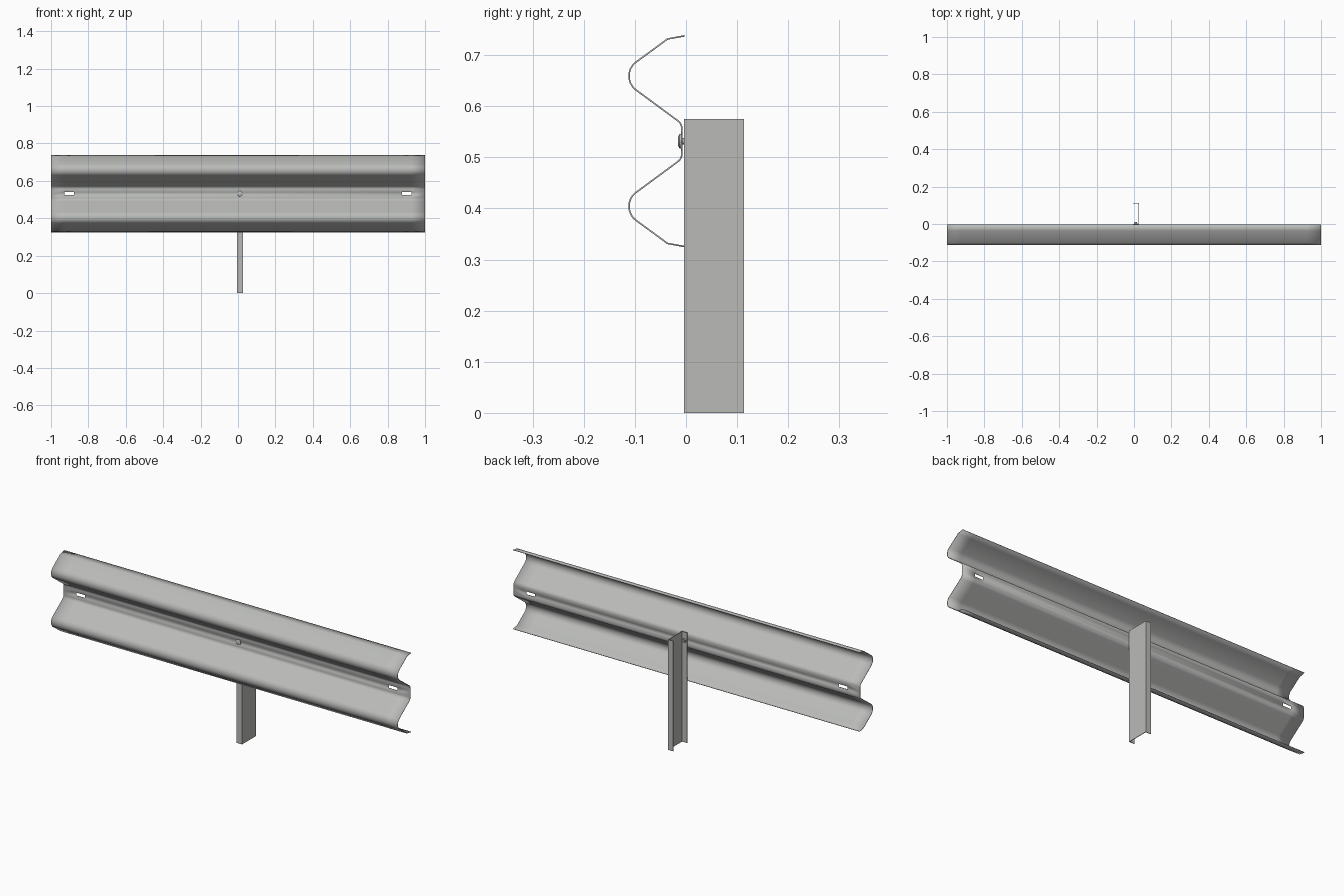
import bpy, bmesh, math
from mathutils import Matrix

if "Cube" in bpy.data.objects:
    bpy.data.objects.remove(bpy.data.objects["Cube"])

steel = bpy.data.materials.new("galvanised grey")
steel.diffuse_color = (0.49, 0.50, 0.485, 1)
steel.use_nodes = True
steel.node_tree.nodes["Principled BSDF"].inputs["Base Color"].default_value = steel.diffuse_color
MID = 0.5315  # height of the rail's middle line


def finish(name, bm, smooth=True):
    bmesh.ops.recalc_face_normals(bm, faces=bm.faces)
    me = bpy.data.meshes.new(name)
    bm.to_mesh(me)
    bm.free()
    me.materials.append(steel)
    ob = bpy.data.objects.new(name, me)
    bpy.context.collection.objects.link(ob)
    bpy.context.view_layer.objects.active = ob
    ob.select_set(True)
    if smooth:
        bpy.ops.object.shade_smooth_by_angle(angle=math.radians(30))
    ob.select_set(False)
    return ob


def sheet(name, bm, thickness, offset):
    ob = finish(name, bm)
    mod = ob.modifiers.new("thickness", "SOLIDIFY")
    mod.thickness = thickness
    mod.offset = offset
    mod.use_even_offset = True
    return ob


# W-beam rail: upper half profile (y, height above middle), mirrored below
def arc(cy, cz, r, a0, a1, n):
    return [(cy + r * math.cos(math.radians(a0 + (a1 - a0) * i / n)),
             cz + r * math.sin(math.radians(a0 + (a1 - a0) * i / n))) for i in range(n + 1)]


half = [(-0.008, 0.008)]
half += arc(-0.028, 0.024, 0.020, 0, 55, 6)        # valley bend
half += arc(-0.0775, 0.1275, 0.034, 235, 125, 14)  # crest bend
half += [(-0.036, 0.2000), (-0.003, 0.2060)]       # top lip
profile = [(y, -z) for y, z in reversed(half)] + half
slot_row = len(half) - 1
stations = [-1, -0.927, -0.877, 0.877, 0.927, 1]

bm = bmesh.new()
cols = [[bm.verts.new((x, y, MID + z)) for y, z in profile] for x in stations]
for i in range(len(stations) - 1):
    for j in range(len(profile) - 1):
        if j == slot_row and i in (1, 3):  # leave the splice slots open
            continue
        bm.faces.new((cols[i][j], cols[i + 1][j], cols[i + 1][j + 1], cols[i][j + 1]))
sheet("rail", bm, 0.003, 0)

# C-channel post, open towards -x
t = 0.003
x0, x1, y0, y1 = -0.005, 0.026, -0.004, 0.113
outline = [(x0, y0), (x1, y0), (x1, y1), (x0, y1), (x0, y1 - t),
           (x1 - t, y1 - t), (x1 - t, y0 + t), (x0, y0 + t)]
bm = bmesh.new()
base = bm.faces.new([bm.verts.new((x, y, 0)) for x, y in outline])
ext = bmesh.ops.extrude_face_region(bm, geom=[base])
bmesh.ops.translate(bm, vec=(0, 0, 0.575),
                    verts=[v for v in ext["geom"] if isinstance(v, bmesh.types.BMVert)])
finish("post", bm, False)


# Bolt parts: cones along y
def disc(name, sides, r_front, r_back, ya, yb):
    bm = bmesh.new()
    m = Matrix.Translation((0.010, (ya + yb) / 2, MID)) @ Matrix.Rotation(math.pi / 2, 4, 'X')
    bmesh.ops.create_cone(bm, cap_ends=True, segments=sides, radius1=r_back,
                          radius2=r_front, depth=yb - ya, matrix=m)
    return finish(name, bm)


disc("bolt_head", 24, 0.0145, 0.0145, -0.0125, -0.0085)
disc("bolt_head_dome", 24, 0.009, 0.0145, -0.0155, -0.0125)
disc("bolt_shank", 16, 0.006, 0.006, -0.0095, 0.010)
disc("bolt_nut", 6, 0.011, 0.011, -0.001, 0.006)
